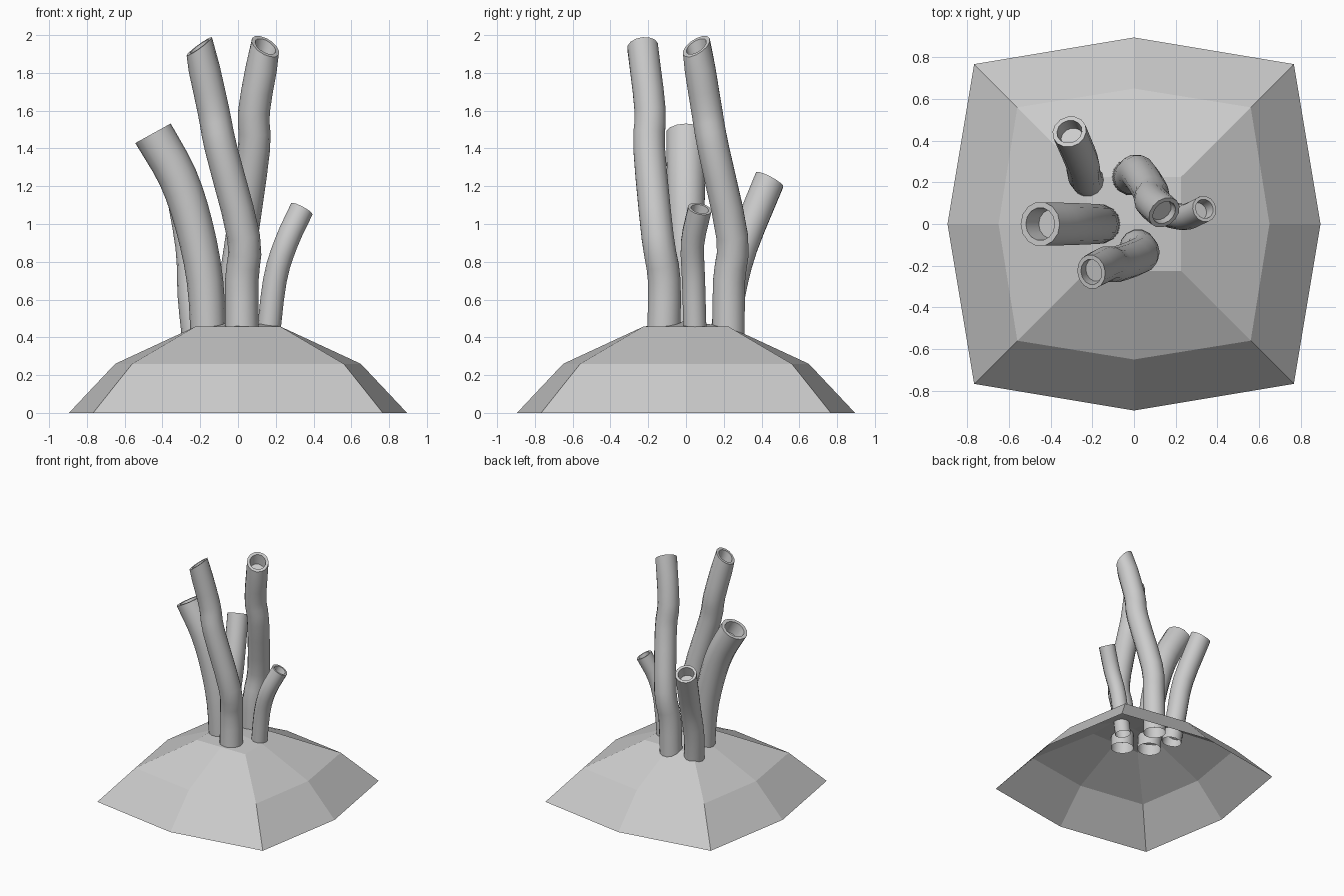
import bpy, bmesh, math
from mathutils import Vector

if "Cube" in bpy.data.objects:
    bpy.data.objects.remove(bpy.data.objects["Cube"])


def make_object(name, bm, smooth):
    bmesh.ops.recalc_face_normals(bm, faces=bm.faces)
    me = bpy.data.meshes.new(name)
    bm.to_mesh(me)
    bm.free()
    ob = bpy.data.objects.new(name, me)
    bpy.context.collection.objects.link(ob)
    if smooth:
        bpy.context.view_layer.objects.active = ob
        ob.select_set(True)
        bpy.ops.object.shade_smooth_by_angle(angle=math.radians(40))
        ob.select_set(False)
    return ob


def bridge(bm, a, b):
    n = len(a)
    for i in range(n):
        bm.faces.new((a[i], a[(i + 1) % n], b[(i + 1) % n], b[i]))


# Faceted rock mound, open underneath: rings of (corner, side middle, z)
bm = bmesh.new()
rings = []
for corner, mid, z in ((0.767, 0.895, 0), (0.56, 0.65, 0.26), (0.225, 0.225, 0.457)):
    ring = []
    for k in range(8):
        a = k * math.pi / 4
        r = corner * math.sqrt(2) if k % 2 else mid
        ring.append(bm.verts.new((r * math.cos(a), r * math.sin(a), z)))
    rings.append(ring)
bridge(bm, rings[0], rings[1])
bridge(bm, rings[1], rings[2])
apex = bm.verts.new((0, 0, 0.485))
for k in range(1, 8, 2):
    r = rings[2]
    bm.faces.new((r[k - 1], r[k], r[(k + 1) % 8], apex))
make_object("rock_mound", bm, False)


def smooth_path(pts, steps=3):
    """Catmull-Rom resampling of the guide points."""
    p = [Vector(q) for q in pts]
    p = [2 * p[0] - p[1]] + p + [2 * p[-1] - p[-2]]
    out = []
    for i in range(1, len(p) - 2):
        for s in range(steps):
            t = s / steps
            a, b, c, d = p[i - 1:i + 3]
            out.append(0.5 * (2 * b + (c - a) * t + (2 * a - 5 * b + 4 * c - d) * t * t
                              + (3 * b - a - 3 * c + d) * t ** 3))
    return out + [p[-2]]


def tube(name, pts, r0, r1, tip, sides=14):
    """Swept tube with open foot and a recessed, thick-lipped mouth facing along tip."""
    path = smooth_path(pts)
    tip = Vector(tip).normalized()
    n = len(path)
    bm = bmesh.new()

    def ring(c, d, r):
        u = Vector((0, 1, 0)).cross(d).normalized()
        v = d.cross(u)
        return [bm.verts.new(c + r * (math.cos(a) * u + math.sin(a) * v))
                for a in (2 * math.pi * i / sides for i in range(sides))]

    loops = []
    for i, c in enumerate(path):
        d = (path[min(i + 1, n - 1)] - path[max(i - 1, 0)]).normalized()
        if i == n - 1:
            d = tip
        loops.append(ring(c, d, r0 + (r1 - r0) * i / (n - 1)))
    end = path[-1]
    loops.append(ring(end, tip, r1 * 0.74))
    back = (path[-2] - end).normalized()
    loops.append(ring(end + back * r1 * 1.0, tip, r1 * 0.66))
    for a, b in zip(loops, loops[1:]):
        bridge(bm, a, b)
    bm.faces.new(loops[-1])
    make_object(name, bm, True)


# Coral tubes: guide points, foot radius, mouth radius, mouth direction
tube("front_tall_tube",
     [(0.02, -0.12, 0.36), (0.02, -0.115, 0.7), (0.03, -0.15, 0.93), (-0.09, -0.195, 1.4),
      (-0.13, -0.19, 1.6), (-0.205, -0.23, 1.94)], 0.09, 0.083, (-0.57, -0.12, 0.78))
tube("back_tall_tube",
     [(-0.02, 0.225, 0.36), (-0.01, 0.228, 0.7), (0.02, 0.245, 0.93), (0.085, 0.145, 1.4),
      (0.085, 0.11, 1.6), (0.145, 0.055, 1.94)], 0.088, 0.083, (0.45, -0.48, 0.72))
tube("left_thick_tube",
     [(-0.155, 0, 0.36), (-0.175, 0, 0.7), (-0.235, 0, 1.0), (-0.32, 0, 1.25),
      (-0.45, 0, 1.48)], 0.093, 0.107, (-0.48, 0, 0.87))
tube("right_small_tube",
     [(0.155, 0.05, 0.36), (0.195, 0.04, 0.7), (0.255, 0.035, 0.9),
      (0.338, 0.073, 1.08)], 0.062, 0.064, (0.46, 0.2, 0.86))
tube("back_left_tube",
     [(-0.215, 0.2, 0.36), (-0.24, 0.235, 0.62), (-0.25, 0.3, 0.88),
      (-0.31, 0.443, 1.235)], 0.078, 0.083, (-0.2, 0.46, 0.86))
